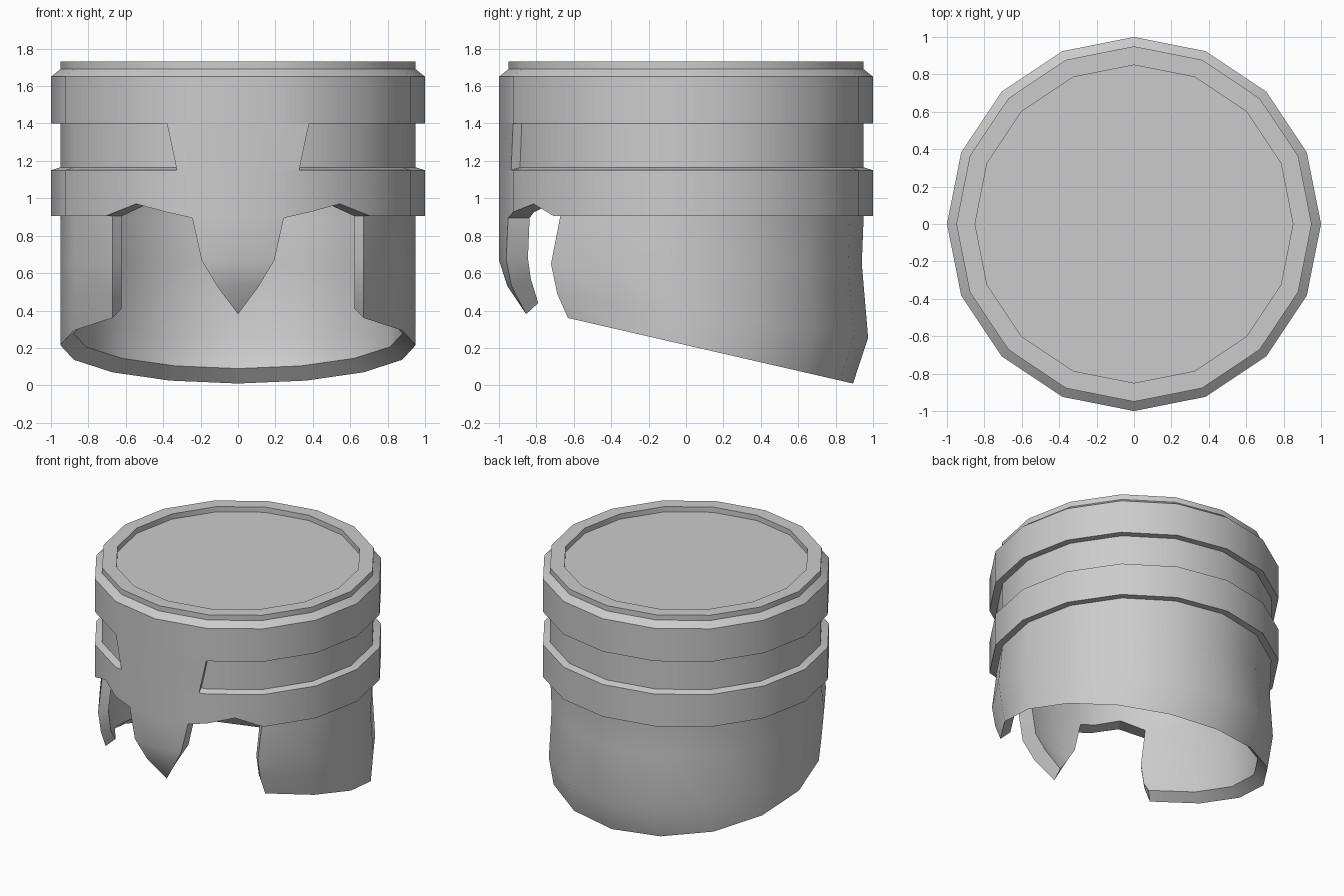
import bpy, bmesh, math

if "Cube" in bpy.data.objects:
    bpy.data.objects.remove(bpy.data.objects["Cube"])

STEP = 22.5
INNER = 0.926           # inner wall / outer wall ratio


def lerp(a, b, t):
    return a + (b - a) * t


def skin(name, strips, close_u=False, close_v=False, cap=False):
    """Skin equal-length strips of points into one quad surface."""
    bm = bmesh.new()
    g = [[bm.verts.new(p) for p in s] for s in strips]
    nu, nv = len(g), len(g[0])
    for i in range(nu if close_u else nu - 1):
        for j in range(nv if close_v else nv - 1):
            i2, j2 = (i + 1) % nu, (j + 1) % nv
            bm.faces.new((g[i][j], g[i2][j], g[i2][j2], g[i][j2]))
    if cap:
        for s in (g[0], g[-1]):
            n = len(s) // 2
            for k in range(n - 1):
                bm.faces.new((s[k], s[k + 1], s[-2 - k], s[-1 - k]))
    bmesh.ops.remove_doubles(bm, verts=bm.verts, dist=1e-5)
    bmesh.ops.recalc_face_normals(bm, faces=bm.faces)
    me = bpy.data.meshes.new(name)
    bm.to_mesh(me)
    bm.free()
    ob = bpy.data.objects.new(name, me)
    bpy.context.collection.objects.link(ob)
    bpy.ops.object.select_all(action='DESELECT')
    ob.select_set(True)
    bpy.context.view_layer.objects.active = ob
    bpy.ops.object.shade_smooth_by_angle(angle=math.radians(30))
    return ob


# Crown and bands: 16-sided turned shell whose lower lip arches over the face gaps
lip = {14.5: 0.895, 0: 0.895, 33.75: 0.97}
angles = sorted([i * STEP for i in range(16)] + [14.5, 33.75, 326.25, 345.5])
strips = []
for a in angles:
    front = min(a, 360 - a)
    z0 = lip.get(front, 0.905)
    if front == 22.5:
        z0 = 0.926
    # keep extra columns on the flat sides of the 16-gon
    k = math.cos(math.radians(STEP / 2)) / math.cos(math.radians(a % STEP - STEP / 2))
    profile = [(0, 1.69), (.85, 1.69), (.85, 1.73), (.95, 1.73), (.95, 1.69),
               (1, 1.65), (1, 1.40), (.95, 1.40), (.95, 1.165), (1, 1.15),
               (1, z0), (.88, z0), (.88, 1.62), (0, 1.62)]
    s, c = math.sin(math.radians(a)), math.cos(math.radians(a))
    strips.append([(r * k * s, -r * k * c, z) for r, z in profile])
skin("banded_crown", strips, close_u=True)

# Neck and cheek skirt: open at the front, sloping down to the back
strips = []
for i in range(2, 15):
    a = math.radians(i * STEP)
    x, y = 0.95 * math.sin(a), -0.95 * math.cos(a)
    f = (y + 0.67) / 1.62
    zb = 0.215 - 0.23 * y * 0.94
    zc = zb + lerp(0.13, 0.245, f)
    outer = [(x, y, .905), (x, y + lerp(-.05, -.01, f), .65),
             (x, y * 1.025, zc), (x, y * .94, zb)]
    inner = [(px * INNER, py * INNER, pz) for px, py, pz in outer]
    px, py, pz = inner[-1]
    inner[-1] = (px, py, pz + lerp(.05, .08, f))
    strips.append(outer + inner[::-1])
skin("neck_skirt", strips, close_v=True, cap=True)


def front_piece(name, rows):
    """Creased front plate from rows of (z, half width, outer y, inner z, inner y)."""
    t = math.tan(math.radians(STEP / 2))
    strips = []
    for z, w, yo, zi, yi in rows:
        v = w * 0.9
        strips.append([(-w, yo + w * t, z), (0, yo, z), (w, yo + w * t, z),
                       (v, yi + v * t, zi), (0, yi, zi), (-v, yi + v * t, zi)])
    return skin(name, strips, close_v=True)


# Plate between the two eye slots
front_piece("brow_bridge", [(1.40, .38, -1, 1.40, -.90), (1.165, .33, -1, 1.165, -.90),
                            (1.15, .327, -1, 1.15, -.90)])
# Pointed nose guard
front_piece("nose_guard", [(.895, .245, -1, .895, -.88), (.67, .195, -1, .68, -.88),
                           (.53, .112, -.955, .57, -.85), (.38, 0, -.855, .44, -.79)])
